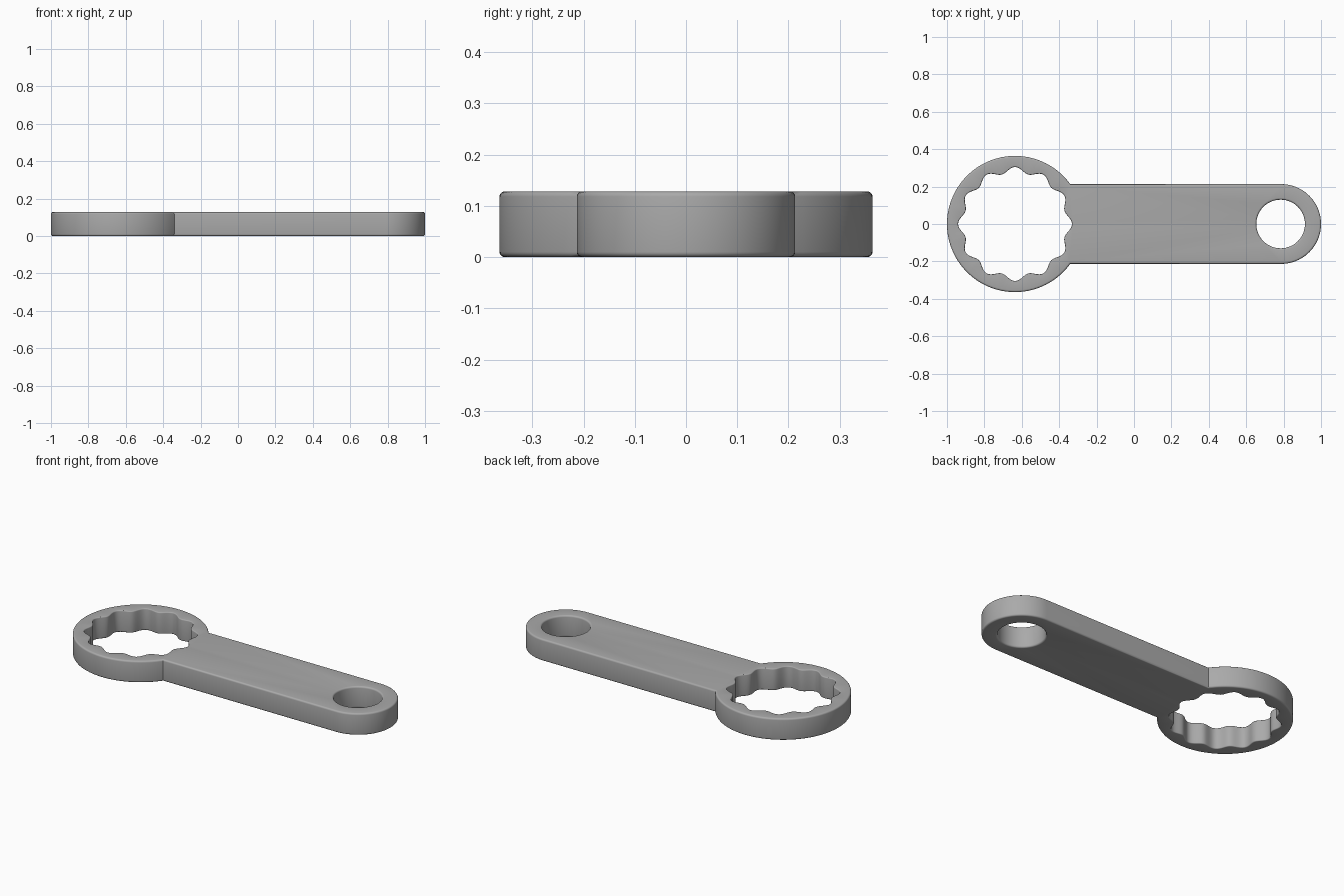
import bpy, bmesh
from math import sin, cos, pi, asin, radians

cube = bpy.data.objects.get("Cube")
if cube:
    bpy.data.objects.remove(cube, do_unlink=True)

HEIGHT, BEVEL = 0.128, 0.01
HEAD_X, HEAD_R = -0.636, 0.364
END_X, END_R = 0.787, 0.213


def arc(x, radius, start, end, count):
    """Points along an arc centred on the long axis."""
    angles = [start + (end - start) * i / count for i in range(count + 1)]
    return [(x + radius * cos(a), radius * sin(a)) for a in angles]


# Each outline takes a distance by which the material shrinks
def body_outline(d):
    head, end = HEAD_R - d, END_R - d
    a = asin(end / head)
    return arc(HEAD_X, head, a, 2 * pi - a, 96) + arc(END_X, end, -pi / 2, pi / 2, 48)


def toothed_opening(d):
    count = 12 * 14
    points = []
    for i in range(count):
        a = 2 * pi * i / count
        r = 0.289 + 0.0155 * cos(12 * a) + d
        points.append((HEAD_X + r * cos(a), r * sin(a)))
    return points


def hanging_hole(d):
    return arc(0.784, 0.13 + d, 0, 2 * pi, 64)[:-1]


def wall(bm, outline, bevel):
    """Rounded vertical wall; returns its bottom and top rim edges."""
    steps = [bevel * (1 - cos(pi / 2 * i / 4)) for i in range(5)]
    inset = [bevel * (1 - sin(pi / 2 * i / 4)) for i in range(5)]
    levels = list(zip(inset, steps))
    levels += [(d, HEIGHT - z) for d, z in reversed(levels)]
    rings = [[bm.verts.new((x, y, z)) for x, y in outline(d)] for d, z in levels]
    n = len(rings[0])
    for low, high in zip(rings, rings[1:]):
        for i in range(n):
            j = (i + 1) % n
            bm.faces.new((low[i], low[j], high[j], high[i]))
    return [[bm.edges.get((r[i], r[(i + 1) % n])) for i in range(n)]
            for r in (rings[0], rings[-1])]


# Outer wall and both openings, closed by flat faces
bm = bmesh.new()
rims = [wall(bm, body_outline, BEVEL),
        wall(bm, toothed_opening, BEVEL * 0.6),
        wall(bm, hanging_hole, BEVEL)]
for side in (0, 1):
    edges = [e for rim in rims for e in rim[side]]
    bmesh.ops.triangle_fill(bm, edges=edges, use_beauty=True, use_dissolve=False)
bmesh.ops.recalc_face_normals(bm, faces=bm.faces[:])

mesh = bpy.data.meshes.new("wrench_body")
bm.to_mesh(mesh)
bm.free()
wrench = bpy.data.objects.new("wrench_body", mesh)
bpy.context.collection.objects.link(wrench)

# Plain grey finish
grey = bpy.data.materials.new("grey")
grey.use_nodes = True
grey.diffuse_color = (0.4, 0.4, 0.4, 1)
grey.node_tree.nodes["Principled BSDF"].inputs["Base Color"].default_value = grey.diffuse_color
mesh.materials.append(grey)

bpy.context.view_layer.objects.active = wrench
wrench.select_set(True)
bpy.ops.object.shade_smooth_by_angle(angle=radians(30))
